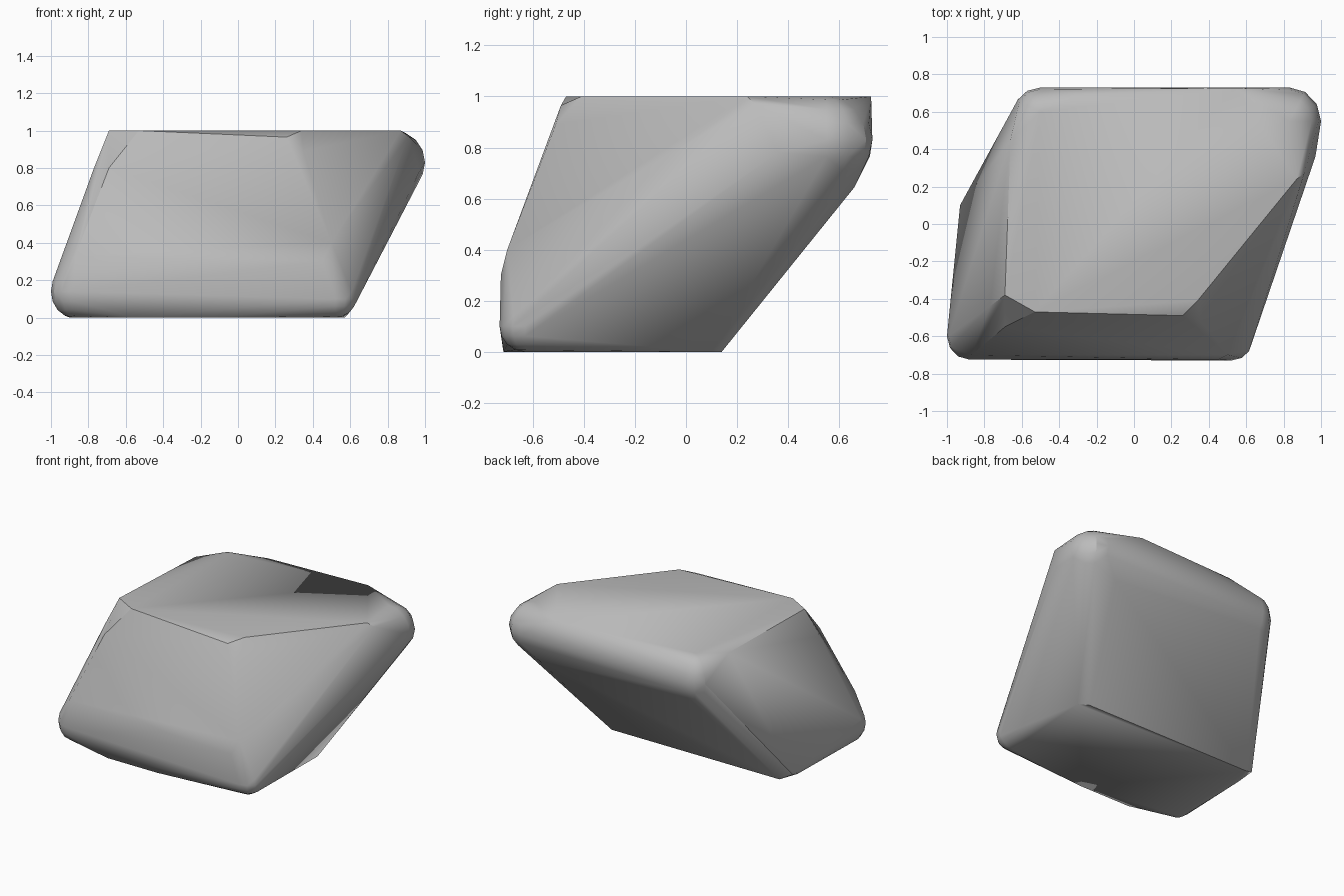
import bpy
import bmesh
from mathutils import Matrix, Vector

cube = bpy.data.objects.get("Cube")
if cube:
    bpy.data.objects.remove(cube, do_unlink=True)

# Stone colour
grey = bpy.data.materials.new("stone_grey")
grey.use_nodes = True
colour = (0.5, 0.5, 0.5, 1)
grey.diffuse_color = colour
bsdf = grey.node_tree.nodes["Principled BSDF"]
bsdf.inputs["Base Color"].default_value = colour
bsdf.inputs["Roughness"].default_value = 0.8

bm = bmesh.new()


def round_corner(centre, radii):
    """Add a small ellipsoid that rounds one corner of the stone."""
    place = Matrix.Translation(centre) @ Matrix.Diagonal((*radii, 1))
    bmesh.ops.create_uvsphere(bm, u_segments=12, v_segments=8, radius=1, matrix=place)


def chipped_corner(*points):
    """Add the few points of a corner that is cut rather than worn."""
    for point in points:
        bm.verts.new(point)


# Worn corners: front left foot, front right foot, back right top, back left top
round_corner((-0.88, -0.60, 0.14), (0.12, 0.125, 0.14))
round_corner((0.52, -0.63, 0.10), (0.11, 0.10, 0.10))
round_corner((0.83, 0.55, 0.83), (0.17, 0.18, 0.17))
round_corner((-0.50, 0.60, 0.83), (0.14, 0.13, 0.17))

# Chipped top corners at the front
chipped_corner((-0.69, -0.38, 1), (-0.53, -0.47, 1), (-0.77, -0.44, 0.8), (-0.69, -0.55, 0.8))
chipped_corner((0.34, -0.41, 1), (0.26, -0.49, 0.965), (0.35, -0.51, 0.89))

# Belly of the front face and its lower edge
chipped_corner((-0.87, -0.70, 0.33), (0.50, -0.70, 0.40), (0.45, -0.725, 0.3))
chipped_corner((-0.55, -0.715, 0), (-0.15, -0.715, 0))

# Top edges at the right and back, and the overhang below them
chipped_corner((0.87, 0.24, 1), (0.91, 0.27, 0.97), (0.97, 0.36, 0.78))
chipped_corner((0.54, 0.725, 1), (-0.24, 0.69, 1), (0.72, 0.66, 0.645))
chipped_corner((-0.66, 0.45, 0.99))

# Back corners of the base
chipped_corner((0.57, 0.10, 0), (0.50, 0.14, 0), (-0.85, 0.14, 0), (-0.93, 0.10, 0.04), (-0.90, 0.0, 0))

# Wrap everything in one convex skin
corners = [v.co.copy() for v in bm.verts]
bm.clear()
for co in corners:
    bm.verts.new(co)
hull = bmesh.ops.convex_hull(bm, input=bm.verts)
loose = {v for v in hull["geom_interior"] + hull["geom_unused"] if isinstance(v, bmesh.types.BMVert)}
bmesh.ops.delete(bm, geom=list(loose), context="VERTS")
bmesh.ops.dissolve_limit(bm, angle_limit=0.03, verts=bm.verts, edges=bm.edges)
bmesh.ops.recalc_face_normals(bm, faces=bm.faces)

mesh = bpy.data.meshes.new("boulder")
bm.to_mesh(mesh)
bm.free()
mesh.materials.append(grey)
boulder = bpy.data.objects.new("boulder", mesh)
bpy.context.collection.objects.link(boulder)

# Soft shading with crisp ridges
bpy.ops.object.select_all(action="DESELECT")
boulder.select_set(True)
bpy.context.view_layer.objects.active = boulder
bpy.ops.object.shade_smooth_by_angle(angle=0.5)
